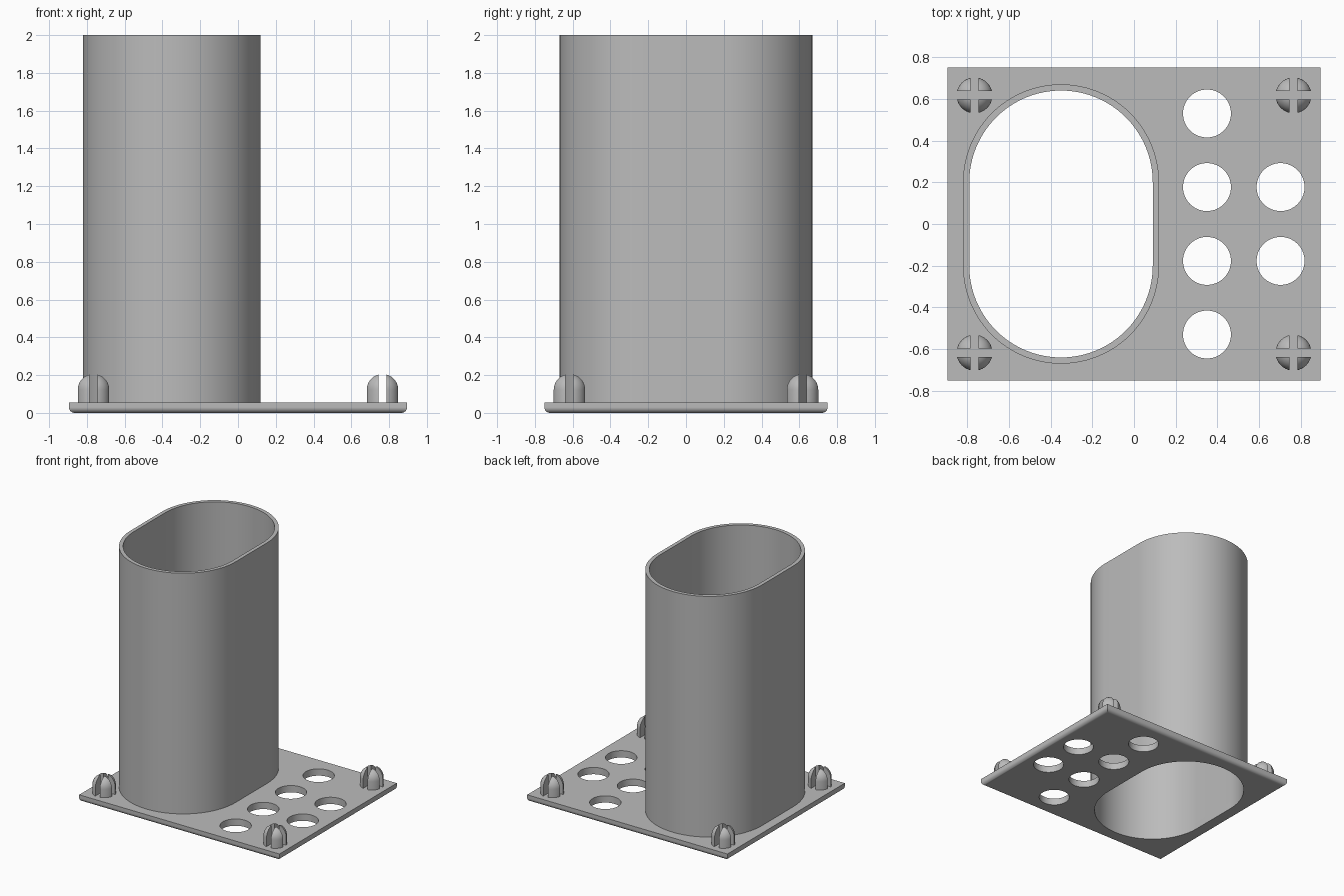
import bpy, bmesh, math

cube = bpy.data.objects.get("Cube")
if cube:
    bpy.data.objects.remove(cube, do_unlink=True)

# Single plain grey material
GREY = (0.5, 0.5, 0.5, 1)
grey = bpy.data.materials.new("plain grey")
grey.use_nodes = True
grey.diffuse_color = GREY
grey.node_tree.nodes["Principled BSDF"].inputs["Base Color"].default_value = GREY

PLATE_TOP = 0.055
TUBE_X = -0.35


def activate(obj):
    bpy.ops.object.select_all(action="DESELECT")
    obj.select_set(True)
    bpy.context.view_layer.objects.active = obj


def to_object(name, bm):
    bmesh.ops.recalc_face_normals(bm, faces=bm.faces)
    mesh = bpy.data.meshes.new(name)
    bm.to_mesh(mesh)
    bm.free()
    mesh.materials.append(grey)
    obj = bpy.data.objects.new(name, mesh)
    bpy.context.collection.objects.link(obj)
    return obj


def prism(name, outline, z0, z1):
    """Upright solid with the given outline."""
    bm = bmesh.new()
    base = bm.faces.new([bm.verts.new((x, y, z0)) for x, y in outline])
    top = bmesh.ops.extrude_face_region(bm, geom=[base], use_keep_orig=True)
    verts = [v for v in top["geom"] if isinstance(v, bmesh.types.BMVert)]
    bmesh.ops.translate(bm, verts=verts, vec=(0, 0, z1 - z0))
    return to_object(name, bm)


def rectangle(cx, cy, hx, hy):
    return [(cx + sx * hx, cy + sy * hy)
            for sx, sy in ((-1, -1), (1, -1), (1, 1), (-1, 1))]


def rounded_slot(cx, cy, r, straight, n=48):
    """Circle stretched along y by a straight half-length."""
    pts = []
    for side in (1, -1):
        for i in range(n + 1 if straight else n):
            a = math.pi * i / n
            pts.append((cx + side * r * math.cos(a),
                        cy + side * (straight + r * math.sin(a))))
    return pts


def cut(obj, cutter):
    cutter.hide_render = True
    mod = obj.modifiers.new("cut", "BOOLEAN")
    mod.operation = "DIFFERENCE"
    mod.solver = "EXACT"
    mod.object = cutter
    activate(obj)
    bpy.ops.object.modifier_apply(modifier=mod.name)
    bpy.data.objects.remove(cutter, do_unlink=True)


def smooth(obj):
    activate(obj)
    bpy.ops.object.shade_smooth_by_angle(angle=math.radians(30))


# Base plate with rounded lower edges
plate = prism("base_plate", rectangle(0, 0, 0.895, 0.75), 0, PLATE_TOP)
bm = bmesh.new()
bm.from_mesh(plate.data)
lower = [e for e in bm.edges if all(v.co.z < 0.01 for v in e.verts)]
bmesh.ops.bevel(bm, geom=lower, offset=0.03, segments=6, profile=0.5, affect="EDGES")
bm.to_mesh(plate.data)
bm.free()

# Openings in the plate: tube bore and six round holes
cut(plate, prism("bore_cutter", rounded_slot(TUBE_X, 0, 0.44, 0.2), -0.1, 0.2))
holes = [(0.35, y) for y in (-0.53, -0.177, 0.177, 0.53)]
holes += [(0.703, y) for y in (-0.177, 0.177)]
for x, y in holes:
    cut(plate, prism("hole_cutter", rounded_slot(x, y, 0.115, 0, 32), -0.1, 0.2))
smooth(plate)
weighted = plate.modifiers.new("flat_normals", "WEIGHTED_NORMAL")
weighted.keep_sharp = True

# Tall open tube
tube = prism("tube", rounded_slot(TUBE_X, 0, 0.47, 0.2), PLATE_TOP, 2)
cut(tube, prism("tube_cutter", rounded_slot(TUBE_X, 0, 0.44, 0.2), -0.1, 2.1))
smooth(tube)


# Domed corner pegs split by a cross slot
def peg(name, x, y, r=0.086, height=0.153, steps=10):
    bm = bmesh.new()
    shoulder = PLATE_TOP + height - r
    profile = [(0, PLATE_TOP), (r, PLATE_TOP)]
    for i in range(steps + 1):
        a = math.pi / 2 * i / steps
        profile.append((r * math.cos(a), shoulder + r * math.sin(a)))
    verts = [bm.verts.new((x + px, y, z)) for px, z in profile]
    edges = [bm.edges.new(pair) for pair in zip(verts, verts[1:])]
    bmesh.ops.spin(bm, geom=verts + edges, cent=(x, y, 0), axis=(0, 0, 1),
                   angle=math.tau, steps=40)
    bmesh.ops.remove_doubles(bm, verts=bm.verts, dist=0.0005)
    obj = to_object(name, bm)
    for hx, hy in ((0.02, 0.2), (0.2, 0.02)):
        cut(obj, prism("slot_cutter", rectangle(x, y, hx, hy), -0.1, 0.4))
    smooth(obj)


for side, sx in (("left", 1), ("right", -1)):
    for end, sy in (("front", -1), ("back", 1)):
        peg(f"{end}_{side}_peg", sx * 0.765, sy * 0.617)
